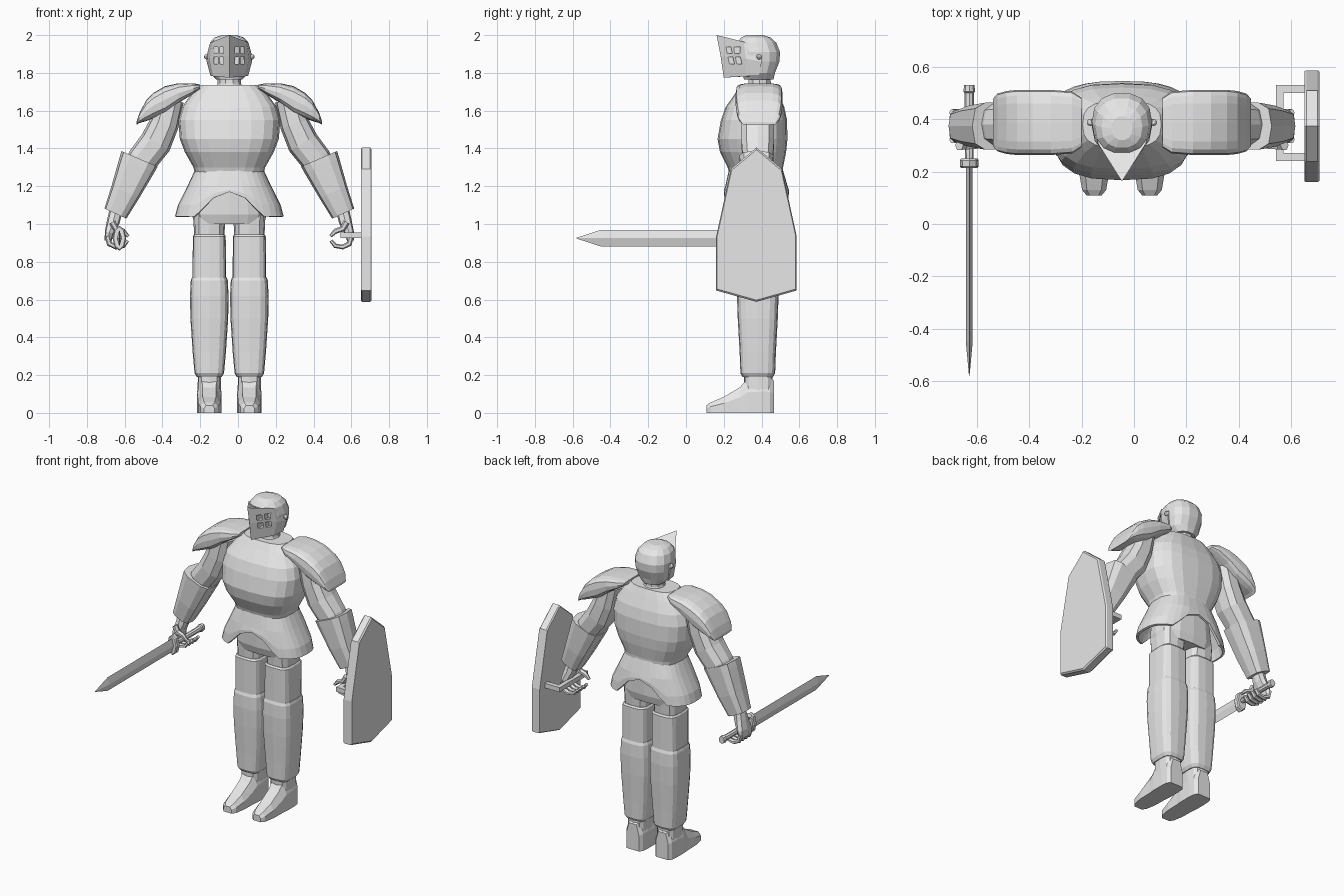
import bpy, bmesh, math
from mathutils import Vector

cube = bpy.data.objects.get("Cube")
if cube:
    bpy.data.objects.remove(cube)

CX = -0.046          # centre plane of the body
X, Y, Z = Vector((1, 0, 0)), Vector((0, 1, 0)), Vector((0, 0, 1))

steel = bpy.data.materials.new("plain_grey")
steel.use_nodes = True
grey = (0.8, 0.8, 0.8, 1)
steel.diffuse_color = grey
steel.node_tree.nodes["Principled BSDF"].inputs["Base Color"].default_value = grey


def finish(name, bm):
    bmesh.ops.recalc_face_normals(bm, faces=bm.faces)
    mesh = bpy.data.meshes.new(name)
    bm.to_mesh(mesh)
    bm.free()
    mesh.materials.append(steel)
    ob = bpy.data.objects.new(name, mesh)
    bpy.context.collection.objects.link(ob)
    return ob


def skin(name, loops, caps=True):
    """Bridge a list of point loops into a tube."""
    bm = bmesh.new()
    rows = [[bm.verts.new(p) for p in loop] for loop in loops]
    n = len(rows[0])
    for a, b in zip(rows, rows[1:]):
        for i in range(n):
            j = (i + 1) % n
            bm.faces.new((a[i], a[j], b[j], b[i]))
    if caps:
        bm.faces.new(rows[0])
        bm.faces.new(rows[-1])
    return finish(name, bm)


def oval(c, u, v, ru, rv, n, p):
    """Superellipse: a small p gives a squarer outline."""
    pts = []
    for i in range(n):
        a = 2 * math.pi * i / n
        cu, cv = round(math.cos(a), 6), round(math.sin(a), 6)
        pts.append(c + u * ru * math.copysign(abs(cu) ** p, cu)
                   + v * rv * math.copysign(abs(cv) ** p, cv))
    return pts


def tower(name, x, rings, n=16, p=0.7, caps=True):
    """Stack of horizontal rings (z, centre y, half x, half y)."""
    return skin(name, [oval(Vector((x, cy, z)), X, Y, rx, ry, n, p)
                       for z, cy, rx, ry in rings], caps)


def sweep(name, s, y, path, n=10, p=0.75):
    """Limb in the xz plane: (x, z, half thickness, half depth)."""
    pts = [Vector((CX + s * q[0], y, q[1])) for q in path]
    loops = []
    for i, q in enumerate(path):
        t = (pts[min(i + 1, len(pts) - 1)] - pts[max(i - 1, 0)]).normalized()
        loops.append(oval(pts[i], Y.cross(t), Y, q[2], q[3], n, p))
    return skin(name, loops)


def rod(name, x, z, rings, n=8, p=1):
    """Bar along y: (y, half x, half z)."""
    return skin(name, [oval(Vector((x, y, z)), X, Z, rx, rz, n, p) for y, rx, rz in rings])


def add_box(bm, c, size):
    vs = bmesh.ops.create_cube(bm, size=1)["verts"]
    for v in vs:
        v.co = Vector(c) + Vector([a * b for a, b in zip(v.co, size)])


# Torso, neck and pelvis
tower("breastplate", CX, [
    (1.26, .372, .18, .14), (1.3, .367, .19, .147), (1.38, .355, .235, .175),
    (1.45, .352, .262, .185), (1.55, .36, .27, .175), (1.62, .365, .25, .155),
    (1.69, .375, .2, .115), (1.735, .38, .15, .09)], 20)
tower("neck", CX, [(1.7, .39, .075, .075), (1.745, .39, .062, .062), (1.8, .39, .06, .06)], 10, 1)
tower("pelvis", CX, [(1.0, .38, .185, .105), (1.05, .378, .197, .12), (1.25, .375, .17, .125)])

# Flared skirt with an arched hem front and back
skirt = tower("armour_skirt", CX, [
    (1.29, .37, .18, .142), (1.2, .373, .222, .165),
    (1.1, .373, .272, .172), (1.04, .373, .288, .172)], 32, .75, False)
for v in skirt.data.vertices:
    drop = max(0, 1.2 - v.co.z) / .16
    v.co.z += drop * .13 * max(0, 1 - ((v.co.x - CX) / .17) ** 2)
shell = skirt.modifiers.new("thickness", "SOLIDIFY")
shell.thickness = .015

# Helmet, pivots and pointed visor
tower("helmet", CX, [
    (1.765, .385, .07, .08), (1.8, .385, .1, .088), (1.86, .39, .112, .107),
    (1.91, .387, .115, .113), (1.96, .375, .102, .105), (1.987, .37, .078, .08),
    (2.0, .365, .04, .045)], 14, .85)


def visor_ring(tip, mid, back):
    half = [(w, y, z) for w, y, z in (back, mid)]
    pts = half + [tip] + [(-w, y, z) for w, y, z in reversed(half)]
    return [Vector((CX + x, y, z)) for x, y, z in pts]


visor = skin("visor", [
    visor_ring((0, .2, 1.775), (.085, .315, 1.782), (.1, .39, 1.785)),
    visor_ring((0, .183, 1.89), (.104, .318, 1.875), (.12, .4, 1.86)),
    visor_ring((0, .162, 2.0), (.09, .305, 1.965), (.118, .4, 1.9))])
bm = bmesh.new()
for s in (-1, 1):
    for dx in (.04, .071):
        for z in (1.865, 1.92):
            add_box(bm, (CX + s * dx, .2, z), (.021, .12 + dx * 1.2, .036))
slots = finish("visor_slot_cutter", bm)
slots.hide_render = True
slots.hide_set(True)
slots.display_type = "WIRE"
cut = visor.modifiers.new("slots", "BOOLEAN")
cut.operation, cut.object, cut.solver = "DIFFERENCE", slots, "EXACT"

for s, side in ((1, "left_"), (-1, "right_")):
    # Visor pivot
    bm = bmesh.new()
    bmesh.ops.create_uvsphere(bm, u_segments=8, v_segments=6, radius=.014)
    bmesh.ops.translate(bm, verts=bm.verts, vec=(CX + s * .12, .387, 1.885))
    finish(side + "visor_pivot", bm)

    # Shoulder plate: (x, top, bottom, half depth)
    plate = [(.155, 1.738, 1.715, .095), (.19, 1.745, 1.69, .118), (.27, 1.745, 1.64, .124),
             (.34, 1.73, 1.585, .124), (.40, 1.695, 1.56, .124), (.44, 1.655, 1.545, .12),
             (.475, 1.59, 1.535, .11), (.492, 1.54, 1.525, .09)]
    skin(side + "shoulder_plate", [
        oval(Vector((CX + s * x, .387, (t + b) / 2)), Y, Z, d, (t - b) / 2, 16, .55)
        for x, t, b, d in plate])

    # Arm and flared forearm guard
    sweep(side + "upper_arm", s, .38, [
        (.31, 1.66, .07, .085), (.345, 1.53, .078, .09), (.39, 1.43, .085, .09),
        (.46, 1.34, .082, .082), (.52, 1.24, .07, .07)])
    sweep(side + "forearm_guard", s, .373, [
        (.475, 1.345, .104, .092), (.49, 1.31, .1, .09), (.55, 1.17, .08, .08),
        (.603, 1.055, .064, .062)], 10, .6)

    # Fist closed around a grip
    sweep(side + "palm", s, .373, [
        (.6, 1.07, .035, .035), (.615, 1.01, .034, .045), (.635, .955, .025, .062),
        (.642, .91, .018, .06)], 8)
    for k in range(4):
        sweep(side + "finger_%d" % (k + 1), s, .322 + k * .034, [
            (.645, .935, .014, .015), (.635, .895, .015, .016), (.6, .878, .013, .016),
            (.56, .885, .012, .015), (.538, .912, .009, .012)], 6, 1)
    sweep(side + "thumb", s, .3, [
        (.62, 1.01, .018, .02), (.6, .975, .016, .018), (.562, .962, .014, .016),
        (.535, .935, .008, .01)], 6, 1)

    # Leg: thigh, shin guard, ankle and foot
    lx = CX + s * .106
    tower(side + "hip", lx, [(.92, .38, .08, .09), (1.06, .38, .085, .1)], 12, .6)
    tower(side + "thigh", lx, [
        (.6, .38, .088, .1), (.8, .38, .088, .1), (.935, .38, .087, .1), (.945, .38, .08, .092)], 16, .5)
    tower(side + "shin_guard", lx, [
        (.19, .38, .066, .08), (.21, .38, .078, .092), (.32, .38, .088, .096),
        (.5, .38, .1, .106), (.62, .38, .102, .11), (.7, .38, .098, .107), (.718, .38, .092, .1)], 16, .55)
    tower(side + "ankle", lx, [(.1, .385, .062, .075), (.24, .38, .06, .075)], 12, .55)
    foot = [(.108, .028, .04), (.13, .046, .055), (.2, .058, .085), (.285, .06, .135),
            (.325, .064, .18), (.4, .064, .19), (.445, .06, .185), (.465, .045, .17)]
    skin(side + "foot", [
        [Vector((lx + k * w, y, z)) for k, z in
         ((-1, 0), (1, 0), (1, h * .6), (.6, h), (-.6, h), (-1, h * .6))]
        for y, w, h in foot])

# Sword held in the right hand
sx, sz = -.628, .925
rod("sword_grip", sx, sz, [(.24, .016, .016), (.5, .018, .018), (.505, .022, .026), (.53, .02, .024)])
rod("sword_guard", sx, sz, [(.213, .03, .06), (.22, .036, .066), (.243, .036, .066), (.25, .03, .06)])
rod("sword_blade", sx, sz, [(.23, .013, .044), (-.45, .013, .044), (-.58, .001, .002)], 4)

# Shield: pointed outline with a chamfered outer rim
half = [(.135, 1.292), (.213, .935), (.213, .648)]
outline = [(0, 1.405)] + half + [(0, .588)] + [(-y, z) for y, z in reversed(half)]


def shield_ring(x, k):
    return [Vector((x, .373 + y * k, .95 + (z - .95) * k)) for y, z in outline]


skin("shield", [shield_ring(.65, .985), shield_ring(.657, 1), shield_ring(.7, 1), shield_ring(.708, .975)])

# Shield handle
bm = bmesh.new()
add_box(bm, (.556, .385, .94), (.028, .29, .03))
for y in (.255, .515):
    add_box(bm, (.6, y, .94), (.115, .03, .03))
finish("shield_handle", bm)
